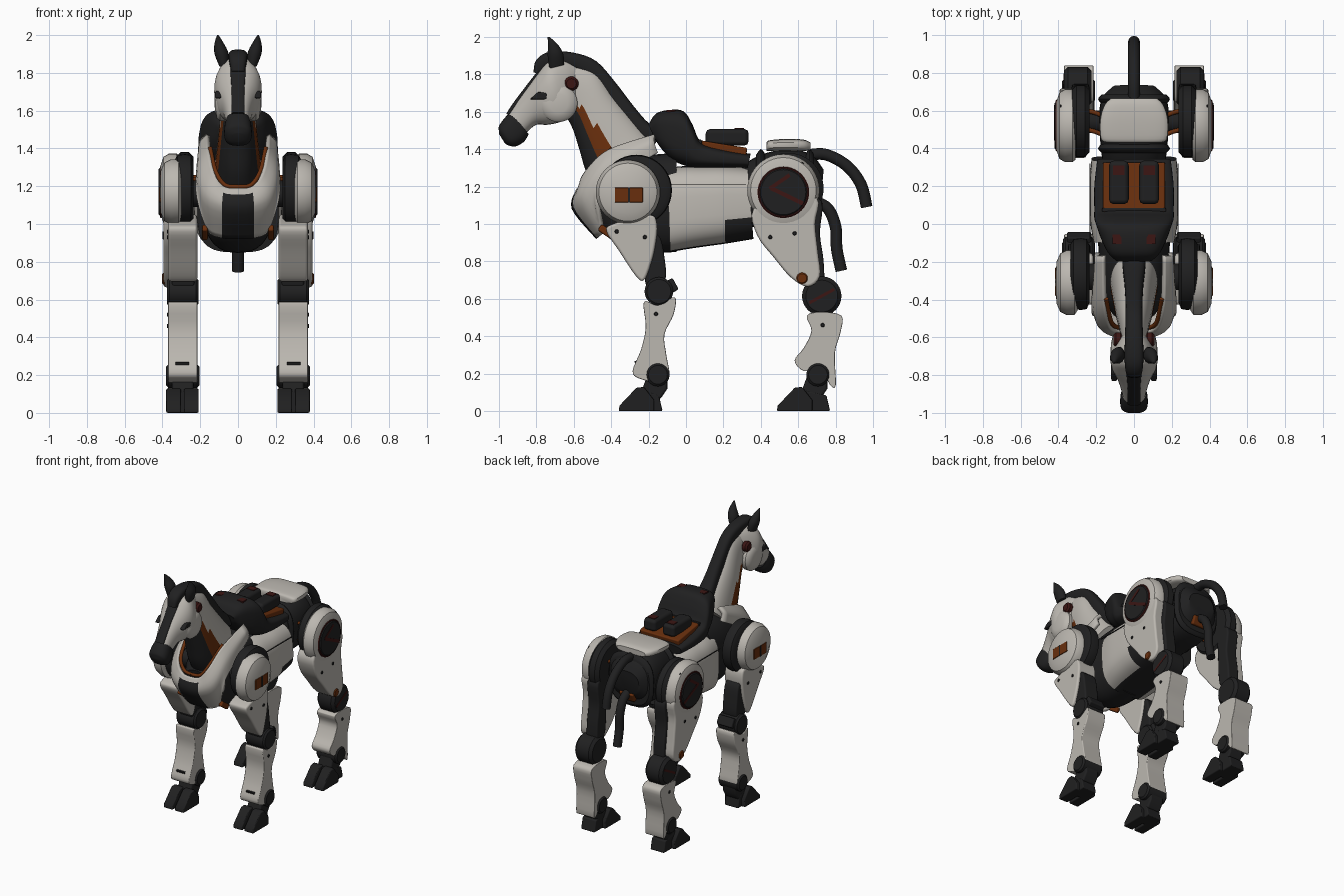
import bpy, bmesh, math
from mathutils import Vector

def material(name, c):
    m = bpy.data.materials.new(name)
    m.diffuse_color = (*c, 1)
    return m

WHITE = material("warm white", (0.50, 0.475, 0.435))
DARK = material("charcoal", (0.0145, 0.0145, 0.015))
ORANGE = material("burnt orange", (0.14, 0.028, 0.004))
RED = material("dark red", (0.045, 0.008, 0.007))

def add(name, verts, faces, mats, rule=None, mirror=False, bevel=0, solid=0, angle=38):
    me = bpy.data.meshes.new(name)
    me.from_pydata([tuple(v) for v in verts], [], faces)
    bm = bmesh.new()
    bm.from_mesh(me)
    bmesh.ops.recalc_face_normals(bm, faces=bm.faces)
    bm.to_mesh(me)
    bm.free()
    for m in (mats if isinstance(mats, list) else [mats]):
        me.materials.append(m)
    if rule:
        for p in me.polygons:
            p.material_index = rule(p.center, p.index)
    me.shade_smooth()
    if not bevel:
        me.set_sharp_from_angle(angle=math.radians(angle))
    ob = bpy.data.objects.new(name, me)
    bpy.context.collection.objects.link(ob)
    if solid:
        ob.modifiers.new("Solid", 'SOLIDIFY').thickness = solid
    if bevel:
        b = ob.modifiers.new("Bevel", 'BEVEL')
        b.width, b.segments, b.harden_normals = bevel, 2, True
        b.limit_method, b.angle_limit = 'ANGLE', math.radians(40)
    if mirror:
        ob.modifiers.new("Mirror", 'MIRROR').use_mirror_merge = False
    return ob

def spline(pts, sub=4, closed=False):
    pts = [Vector(p) for p in pts]
    n, out = len(pts), []
    for i in range(n if closed else n - 1):
        g = (lambda k: pts[k % n]) if closed else (lambda k: pts[min(max(k, 0), n - 1)])
        a, b, c, d = g(i - 1), g(i), g(i + 1), g(i + 2)
        for k in range(sub):
            t = k / sub
            out.append(0.5 * (2 * b + (c - a) * t + (2 * a - 5 * b + 4 * c - d) * t * t
                              + (3 * b - a - 3 * c + d) * t ** 3))
    return out if closed else out + [pts[-1]]

def skin(name, rings, mats, **kw):
    n = len(rings[0])
    faces = [(i * n + k, i * n + (k + 1) % n, (i + 1) * n + (k + 1) % n, (i + 1) * n + k)
             for i in range(len(rings) - 1) for k in range(n)]
    faces += [tuple(range(n)), tuple(range((len(rings) - 1) * n, len(rings) * n))]
    return add(name, [v for r in rings for v in r], faces, mats, **kw)

def loft(name, secs, mats, p=2.0, n=28, sub=4, **kw):
    """Sections: top y, top z, bottom y, bottom z, half width, centre x."""
    rings = []
    for ty, tz, by, bz, w, cx in spline([(*s, 0)[:6] for s in secs], sub):
        ring = []
        for k in range(n):
            c, s = math.cos(math.tau * k / n), math.sin(math.tau * k / n)
            c, s = (math.copysign(abs(v) ** (2 / p), v) for v in (c, s))
            ring.append((cx + w * c, (ty + by) / 2 + s * (ty - by) / 2, (tz + bz) / 2 + s * (tz - bz) / 2))
        rings.append(ring)
    return skin(name, rings, mats, **kw)

def lathe(name, y, z, prof, mats, n=40, **kw):
    """Round part about a sideways axis; profile of radius, x."""
    return skin(name, [[(x, y + r * math.cos(math.tau * k / n), z + r * math.sin(math.tau * k / n))
                        for k in range(n)] for r, x in prof], mats, mirror=True, **kw)

def disc(name, y, z, r, x0, x1, mats, b=0.012, **kw):
    return lathe(name, y, z, [(r - b, x0), (r, x0 + b), (r, x1 - b), (r - b, x1)], mats, **kw)

def prism(name, pts, x0, x1, mats, round_=True, bevel=0.015, **kw):
    pts = spline(pts, 4, True) if round_ else pts
    return skin(name, [[(x, q[0], q[1]) for q in pts] for x in (x0, x1)], mats, bevel=bevel, mirror=True, **kw)

def wire(name, pts, r, mats, mirror=False):
    P = spline(pts, 5)
    ref = Vector((0, 0, 1)) if mirror else Vector((1, 0, 0))
    rings = []
    for i, q in enumerate(P):
        u = (P[min(i + 1, len(P) - 1)] - P[max(i - 1, 0)]).normalized()
        a = u.cross(ref).normalized()
        b = u.cross(a)
        rings.append([q + r * (a * math.cos(math.tau * k / 12) + b * math.sin(math.tau * k / 12)) for k in range(12)])
    return skin(name, rings, mats, mirror=mirror)

def box(name, c, size, mats, rot=0, bevel=0.01, mirror=False):
    rings = []
    for sx in (-.5, .5):
        ring = []
        for sy, sz in ((-.5, -.5), (.5, -.5), (.5, .5), (-.5, .5)):
            y, z = sy * size[1], sz * size[2]
            ring.append((c[0] + sx * size[0], c[1] + y * math.cos(rot) - z * math.sin(rot),
                         c[2] + y * math.sin(rot) + z * math.cos(rot)))
        rings.append(ring)
    return skin(name, rings, mats, bevel=bevel, mirror=mirror)

# Head, muzzle and face
loft("head", [(-.59, 1.86, -.57, 1.72, .05), (-.67, 1.89, -.58, 1.61, .09), (-.74, 1.87, -.66, 1.55, .125),
              (-.79, 1.81, -.74, 1.53, .115), (-.85, 1.73, -.80, 1.53, .085), (-.91, 1.65, -.85, 1.49, .066),
              (-.95, 1.59, -.88, 1.46, .06)], WHITE, p=2.3)
loft("muzzle", [(-.935, 1.60, -.84, 1.48, .062), (-.97, 1.565, -.865, 1.44, .072), (-.998, 1.525, -.91, 1.415, .072),
                (-1.0, 1.50, -.95, 1.42, .055), (-.998, 1.48, -.97, 1.435, .03)], DARK, p=2.6)
loft("nose_strip", [(-.765, 1.86, -.74, 1.82, .04), (-.80, 1.808, -.78, 1.79, .04), (-.86, 1.73, -.84, 1.71, .035),
                    (-.918, 1.653, -.90, 1.63, .035), (-.96, 1.59, -.94, 1.58, .035)], DARK, p=3)
lathe("cheek", -.68, 1.645, [(.10, .06), (.10, .095), (.085, .113), (.05, .122), (.01, .124)], WHITE)
disc("cheek_joint", -.612, 1.75, .038, .06, .108, RED)
prism("eye", [(-.835, 1.665), (-.79, 1.705), (-.73, 1.70), (-.745, 1.665)], .088, .122, DARK, round_=False, bevel=.008)
loft("ear", [(-.73, 1.83, -.65, 1.85, .026, .075), (-.74, 1.90, -.655, 1.91, .037, .088),
             (-.737, 1.955, -.685, 1.96, .024, .100), (-.74, 2.0, -.73, 2.0, .004, .107)], DARK, n=14, mirror=True)

# Neck: white sides, orange panel low down, dark throat; mane along the crest
def neck_rule(c, i):
    k, ring = abs(i % 40 - 29.5), i // 40
    return 1 if k < 7 else 2 if k < (8 if ring < 6 else 9 if ring < 12 else 10) else 0
loft("neck", [(-.60, 1.86, -.66, 1.60, .065), (-.48, 1.82, -.61, 1.52, .078), (-.38, 1.68, -.57, 1.40, .095),
              (-.26, 1.54, -.53, 1.27, .11), (-.17, 1.44, -.46, 1.15, .125)], [WHITE, DARK, ORANGE],
     p=2.3, n=40, sub=6, rule=neck_rule)
loft("mane", [(-.815, 1.81, -.77, 1.80, .035), (-.80, 1.875, -.73, 1.83, .045), (-.73, 1.92, -.69, 1.85, .05),
              (-.60, 1.915, -.61, 1.83, .048), (-.48, 1.87, -.52, 1.78, .045), (-.38, 1.76, -.45, 1.69, .045),
              (-.28, 1.63, -.36, 1.56, .05), (-.20, 1.54, -.26, 1.46, .06), (-.12, 1.50, -.17, 1.42, .06)], DARK, p=3)

# Chest core and curved collar
loft("chest_core", [(-.50, 1.20, -.45, .97, .11), (-.40, 1.30, -.38, .90, .165), (-.25, 1.36, -.25, .85, .185),
                    (-.05, 1.38, -.05, .85, .19)], DARK, p=2.5)
edges = [[(0, -.585, 1.19), (.075, -.575, 1.20), (.13, -.545, 1.275), (.16, -.42, 1.395), (.165, -.17, 1.48)],
         [(0, -.61, 1.08), (.085, -.60, 1.09), (.185, -.55, 1.15), (.21, -.44, 1.31), (.205, -.17, 1.44)],
         [(0, -.48, .92), (.085, -.475, .925), (.165, -.45, .97), (.225, -.47, 1.18), (.205, -.15, 1.38)]]
halves = [spline(e, 5) for e in edges]
rows = [spline(col, 5) for col in zip(*[[Vector((-q.x, q.y, q.z)) for q in h[:0:-1]] + h for h in halves])]
m = len(rows[0])
add("chest_collar", [q for r in rows for q in r],
    [(i * m + k, i * m + k + 1, (i + 1) * m + k + 1, (i + 1) * m + k) for i in range(len(rows) - 1) for k in range(m - 1)],
    [WHITE, DARK], rule=lambda c, i: int(abs(c.x) < .078 and c.z < 1.16), solid=.025)
wire("collar_trim", [(q[0] * .92, q[1] + .025, q[2] + .006) for q in edges[0][:4]], .012, ORANGE, True)
box("chest_corner", (.175, -.42, .955), (.03, .10, .04), ORANGE, rot=-.6, mirror=True)

# Barrel with dark belly strip and rear patch
loft("barrel", [(-.10, 1.30, -.085, .85, .215), (.0, 1.31, .0, .865, .23), (.1, 1.31, .1, .88, .235),
                (.2, 1.31, .21, .895, .235), (.33, 1.30, .36, .92, .225)], [WHITE, DARK], p=3.2, n=56,
     rule=lambda c, i: int((abs(c.x) < .11 and c.z < 1) or (c.y > .21 and c.z < 1.035) or c.z > 1.303
                           or c.y > .342 or c.y < -.09))
box("barrel_seam", (.233, .12, 1.21), (.006, .40, .004), DARK, bevel=0, mirror=True)

# Saddle with seat insert and two pads
loft("saddle", [(-.20, 1.53, -.17, 1.46, .10), (-.16, 1.59, -.13, 1.40, .14), (-.08, 1.61, -.07, 1.34, .175),
                (-.01, 1.60, .0, 1.31, .20), (.035, 1.53, .03, 1.30, .21), (.08, 1.44, .08, 1.30, .21),
                (.2, 1.40, .2, 1.30, .21), (.345, 1.375, .33, 1.30, .195)], DARK, p=3.5, n=40)
box("seat_insert", (0, .18, 1.40), (.33, .29, .06), ORANGE, rot=-.16)
box("seat_bar", (0, .075, 1.435), (.34, .02, .03), DARK, bevel=.005)
for s in (-1, 1):
    box("seat_pad", (s * .08, .22, 1.463), (.105, .23, .09), DARK, bevel=.025)
    box("pad_mark", (s * .08, .285, 1.509), (.06, .05, .006), RED, bevel=0)
    box("pommel_mark", (s * .09, -.08, 1.603), (.05, .05, .012), RED, bevel=0)

# Pelvis, rump plate and tail
loft("pelvis", [(.28, 1.30, .30, .97, .16), (.40, 1.37, .40, .99, .175), (.55, 1.40, .55, 1.0, .185),
                (.67, 1.37, .66, 1.04, .17), (.735, 1.29, .72, 1.12, .11)], DARK, p=2.6)
for y in (.40, .66):
    loft("pelvis_rib", [(y - .025, 1.37, y - .025, 1.02, .17), (y, 1.40, y, .995, .19),
                        (y + .025, 1.37, y + .025, 1.02, .17)], DARK, p=2.8)
loft("rump_plate", [(.43, 1.435, .43, 1.39, .14), (.45, 1.448, .45, 1.39, .175), (.55, 1.455, .55, 1.39, .18),
                    (.63, 1.45, .63, 1.39, .155), (.665, 1.435, .665, 1.395, .12)], WHITE, p=3.5)
box("rear_vent", (0, .70, 1.09), (.12, .04, .07), ORANGE, rot=-.4)
wire("tail_upper", [(0, .66, 1.37), (0, .75, 1.37), (0, .86, 1.31), (0, .935, 1.21), (0, .965, 1.09)], .031, DARK)
wire("tail_lower", [(0, .69, 1.12), (0, .76, 1.08), (0, .80, .98), (0, .805, .87), (0, .83, .75)], .031, DARK)

# Shoulders and front legs
lathe("shoulder_ring", -.265, 1.18, [(.15, .235), (.185, .25), (.19, .28), (.185, .32), (.16, .335)], DARK)
lathe("shoulder_dome", -.31, 1.17, [(.15, .30), (.172, .315), (.172, .355), (.155, .39), (.11, .41), (.01, .415)], WHITE)
box("shoulder_window", (.402, -.305, 1.155), (.03, .15, .08), ORANGE, bevel=.004, mirror=True)
box("window_bar", (.414, -.305, 1.155), (.01, .012, .08), DARK, bevel=0, mirror=True)
disc("shoulder_axle", -.28, 1.16, .07, .14, .25, DARK)
prism("upper_front_leg", [(-.425, .96), (-.39, 1.0), (-.20, 1.05), (-.155, 1.0), (-.165, .88), (-.19, .78),
                          (-.225, .70), (-.27, .725), (-.36, .86)], .215, .37, WHITE)
prism("front_elbow", [(-.20, .95), (-.14, .93), (-.115, .82), (-.11, .70), (-.17, .62), (-.22, .70), (-.20, .85)],
      .23, .35, DARK)
disc("front_knee", -.145, .64, .076, .21, .375, DARK)
box("front_knee_cap", (.29, -.095, .66), (.13, .09, .07), DARK, rot=.5, mirror=True)
prism("lower_front_leg", [(-.225, .585), (-.15, .565), (-.06, .61), (-.065, .52), (-.115, .41), (-.105, .30), (-.09, .19),
                          (-.15, .155), (-.25, .175), (-.285, .215), (-.24, .33), (-.215, .45)], .215, .37, WHITE)
box("shin_slot", (.295, -.268, .262), (.07, .012, .014), DARK, rot=.3, bevel=0, mirror=True)

# Hips and hind legs
disc("hip_ring", .545, 1.19, .19, .235, .33, DARK, b=.025)
disc("hip_axle", .54, 1.18, .06, .14, .25, DARK)
for y, z in ((.47, 1.24), (.47, 1.12), (.57, 1.25)):
    wire("hip_strut", [(.16, y, z), (.21, y + .02, z), (.26, y + .03, z - .01)], .012, ORANGE, True)
lathe("hip_cover", .52, 1.18, [(.18, .31), (.193, .325), (.193, .365), (.175, .395), (.13, .41), (.01, .41)], WHITE)
disc("hip_hub_rim", .52, 1.17, .138, .39, .414, RED, b=.006)
disc("hip_hub", .52, 1.17, .128, .39, .42, DARK, b=.008)
box("hub_slash", (.419, .54, 1.15), (.006, .19, .022), RED, rot=-.45, bevel=0, mirror=True)
box("hub_slash_short", (.419, .50, 1.225), (.006, .13, .02), RED, rot=.6, bevel=0, mirror=True)
prism("thigh", [(.36, 1.08), (.38, .94), (.47, .82), (.56, .715), (.65, .665), (.715, .72), (.705, .85),
                (.69, 1.0), (.70, 1.14), (.53, 1.18)], .25, .395, WHITE)
prism("thigh_back", [(.62, 1.15), (.725, 1.12), (.715, .95), (.735, .80), (.73, .66), (.64, .70), (.62, .9)],
      .235, .33, DARK)
disc("thigh_bolt", .62, .71, .03, .38, .402, ORANGE, b=.006)
disc("hind_knee", .725, .615, .105, .225, .37, DARK, b=.02)
box("knee_slash", (.369, .725, .615), (.006, .15, .016), RED, rot=.5, bevel=0, mirror=True)
prism("lower_hind_leg", [(.645, .51), (.72, .53), (.83, .51), (.825, .42), (.795, .31), (.80, .14), (.77, .14),
                         (.72, .22), (.63, .215), (.58, .27), (.63, .34), (.67, .43)], .215, .37, WHITE)

# Ankles and split hooves, same on all legs
for name, y, a, h in (("front", 0, -.15, -.125), ("hind", .845, .705, .77)):
    disc(name + "_ankle", a, .195, .062, .205, .38, DARK)
    prism(name + "_pastern", [(a - .09, .10), (a - .05, .21), (a + .05, .20), (a + .05, .12), (a + .01, .06)],
          .235, .35, DARK, round_=False)
    for x in (.208, .302):
        prism(name + "_toe", [(y - .36, .0), (y - .355, .03), (y - .265, .125), (y - .225, .13), (y - .17, .06),
                              (y - .17, 0)], x, x + .078, DARK, round_=False, bevel=.008)
    prism(name + "_heel", [(y - .25, 0), (y - .24, .12), (h - .02, .085), (h, 0)], .235, .352, DARK,
          round_=False, bevel=.008)

# Small panel bolts
for y, z, x in ((-.31, 1.315, .385), (-.22, .93, .37), (-.37, .96, .37), (.42, 1.31, .385), (.62, 1.32, .385),
                (.45, .93, .395), (.58, .95, .395), (-.16, .52, .37), (.73, .46, .37)):
    disc("panel_bolt", y, z, .011, x - .02, x + .006, DARK, b=.003, n=12)
